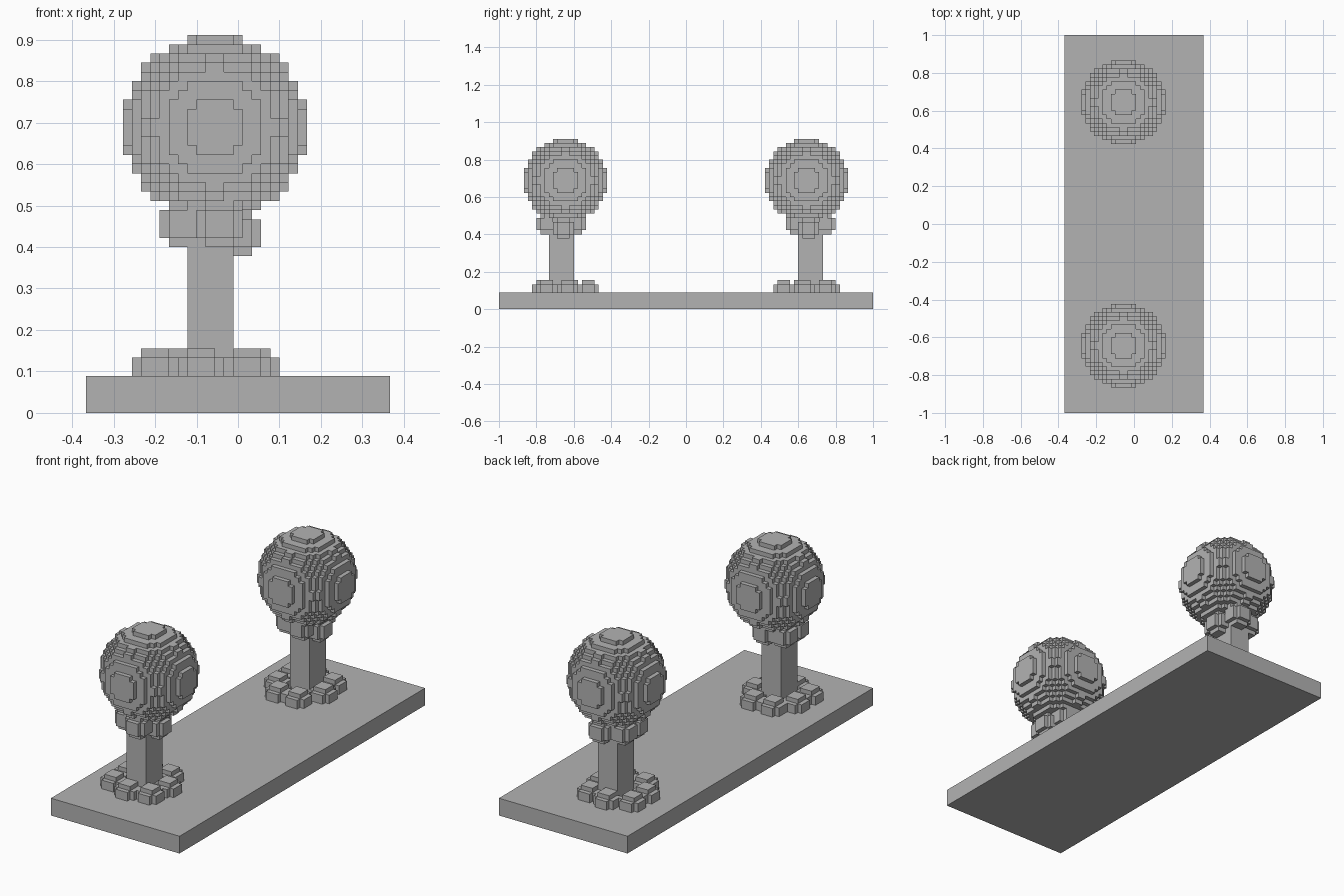
import bpy
import bmesh
from itertools import product
from mathutils import Vector

U = 2 / 90                       # edge of one voxel
ORIGIN = Vector((-16.5, -45, 0))  # low corner of the voxel grid

cube = bpy.data.objects.get("Cube")
if cube:
    bpy.data.objects.remove(cube)

grey = bpy.data.materials.new("plain_grey")
grey.use_nodes = True
colour = (0.45, 0.45, 0.45, 1)
grey.diffuse_color = colour
grey.node_tree.nodes["Principled BSDF"].inputs["Base Color"].default_value = colour


def box(low, high):
    """Cells filling a box."""
    return set(product(*(range(a, b) for a, b in zip(low, high))))


def ball(centre, radius):
    """Cells whose middles lie inside a sphere."""
    c = Vector(centre)
    reach = int(radius) + 1
    near = [range(int(v) - reach, int(v) + reach + 1) for v in centre]
    return {p for p in product(*near)
            if (Vector(p) + Vector((.5, .5, .5)) - c).length <= radius}


def clump(centres):
    """Union of small five-cell balls, kept above the base."""
    cells = set()
    for x, y, z in centres:
        cells |= ball((x + .5, y + .5, z + .5), 2.5)
    return {p for p in cells if p[2] >= 4}


def build(name, cells, mirror=False):
    """Make an object from the exposed sides of the cells."""
    if mirror:
        cells = {(x, 89 - y, z) for x, y, z in cells}
    bm = bmesh.new()
    verts = {}
    for cell in sorted(cells):
        for axis, side in product(range(3), (0, 1)):
            beside = list(cell)
            beside[axis] += 2 * side - 1
            if tuple(beside) in cells:
                continue
            ring = []
            for a, b in ((0, 0), (1, 0), (1, 1), (0, 1)):
                p = list(cell)
                p[axis] += side
                p[(axis + 1) % 3] += a
                p[(axis + 2) % 3] += b
                p = tuple(p)
                if p not in verts:
                    verts[p] = bm.verts.new((Vector(p) + ORIGIN) * U)
                ring.append(verts[p])
            bm.faces.new(ring if side else ring[::-1])
    mesh = bpy.data.meshes.new(name)
    bm.to_mesh(mesh)
    bm.free()
    mesh.materials.append(grey)
    obj = bpy.data.objects.new(name, mesh)
    bpy.context.collection.objects.link(obj)


# Base slab
bpy.ops.mesh.primitive_cube_add(size=1, location=(0, 0, 2 * U))
slab = bpy.context.object
slab.name = "base_slab"
slab.scale = (33 * U, 90 * U, 4 * U)
slab.data.materials.append(grey)

# Tree parts, shared by both ends
parts = {
    "trunk": box((11, 12, 4), (16, 18, 23)),
    "crown": ball((14, 16, 31), 10),
    "collar": clump([(10, 13, 20), (14, 11, 20), (16, 15, 19),
                     (14, 18, 20), (10, 17, 20)]),
    "roots": clump([(7, 12, 4), (12, 10, 4), (17, 11, 4), (18, 16, 4),
                    (15, 21, 4), (10, 21, 4), (7, 17, 4)]),
}
for part, cells in parts.items():
    build("front_" + part, cells)
    build("back_" + part, cells, mirror=True)
